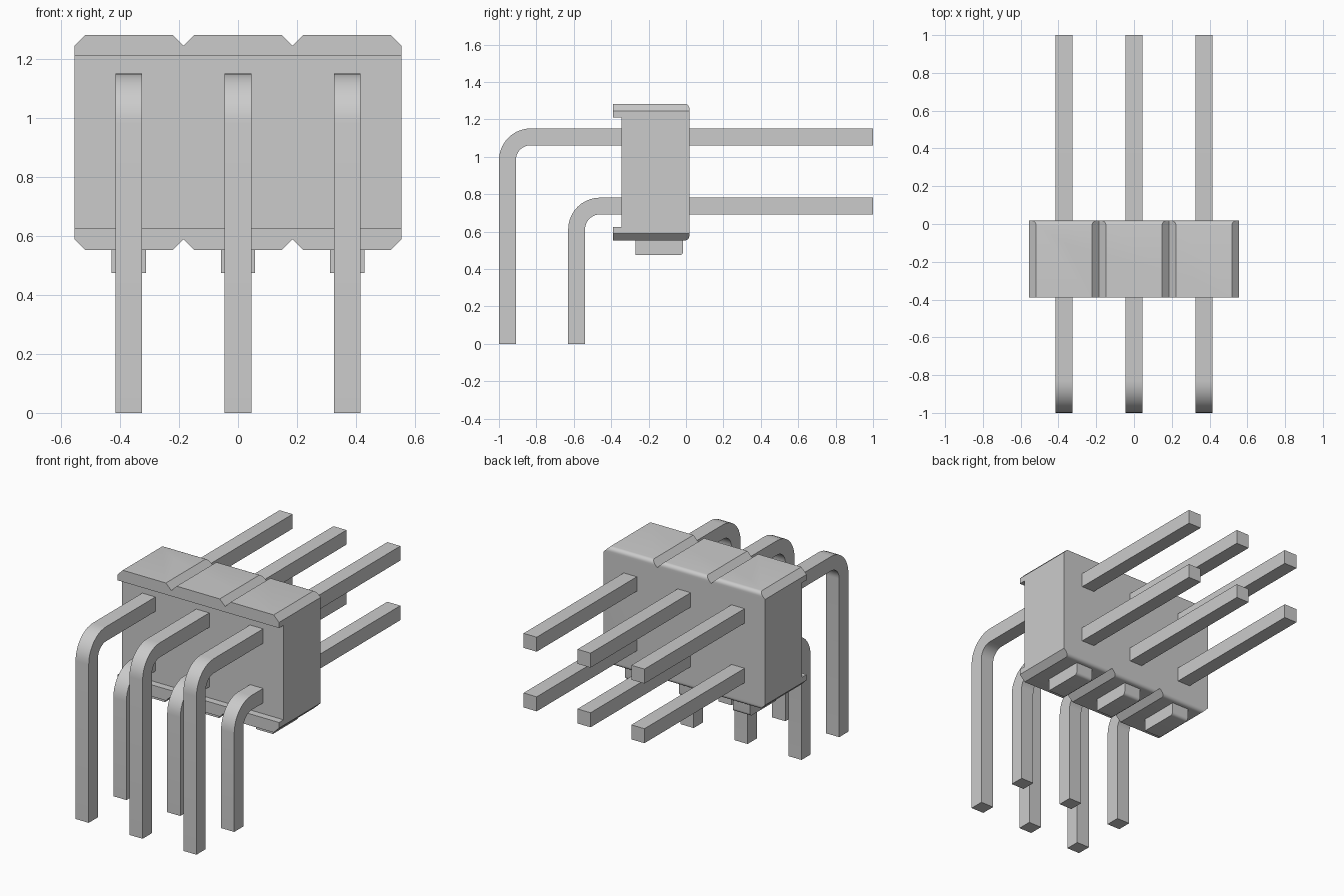
import bpy, bmesh, math
from mathutils import Vector

cube = bpy.data.objects.get("Cube")
if cube:
    bpy.data.objects.remove(cube, do_unlink=True)

grey = bpy.data.materials.new("plain grey")
grey.use_nodes = True
grey.diffuse_color = (0.6, 0.6, 0.6, 1)
grey.node_tree.nodes["Principled BSDF"].inputs["Base Color"].default_value = (0.6, 0.6, 0.6, 1)

PITCH = 0.37


def prism(name, points, to_3d, sweep):
    """Sweep a flat outline along a vector."""
    bm = bmesh.new()
    face = bm.faces.new([bm.verts.new(to_3d(*p)) for p in points])
    grown = bmesh.ops.extrude_face_region(bm, geom=[face])["geom"]
    bmesh.ops.translate(bm, vec=Vector(sweep),
                        verts=[g for g in grown if isinstance(g, bmesh.types.BMVert)])
    bmesh.ops.recalc_face_normals(bm, faces=bm.faces)
    mesh = bpy.data.meshes.new(name)
    bm.to_mesh(mesh)
    bm.free()
    mesh.materials.append(grey)
    obj = bpy.data.objects.new(name, mesh)
    bpy.context.collection.objects.link(obj)
    return obj


def side_prism(name, points, x, width):
    return prism(name, points, lambda y, z: (x - width / 2, y, z), (width, 0, 0))


def arc(cy, cz, r, start, end, steps=10):
    angles = [math.radians(start + (end - start) * i / steps) for i in range(steps + 1)]
    return [(cy + r * math.cos(a), cz + r * math.sin(a)) for a in angles]


def smooth(obj):
    bpy.ops.object.select_all(action="DESELECT")
    obj.select_set(True)
    bpy.context.view_layer.objects.active = obj
    bpy.ops.object.shade_smooth_by_angle(angle=math.radians(30))


# Housing: side outline with front lips and rounded back edges
BOTTOM, TOP, FRONT, BACK = 0.553, 1.283, -0.39, 0.018
LIP, RECESS, R = 0.072, -0.346, 0.025
side = [(FRONT, BOTTOM)]
side += arc(BACK - R, BOTTOM + R, R, -90, 0, 6)
side += arc(BACK - R, TOP - R, R, 0, 90, 6)
side += [(FRONT, TOP), (FRONT, TOP - LIP), (RECESS, TOP - LIP),
         (RECESS, BOTTOM + LIP), (FRONT, BOTTOM + LIP)]
housing = side_prism("housing", side, 0, 1.4)

# Front outline with a chamfered cell for each column of pins
C, HALF = 0.037, PITCH / 2
upper = [(-1.5 * PITCH, TOP - C)]
for i in (-1, 0, 1):
    x = i * PITCH
    upper += [(x - HALF + C, TOP), (x + HALF - C, TOP), (x + HALF, TOP - C)]
lower = [(x, BOTTOM + TOP - z) for x, z in reversed(upper)]
cutter = prism("housing_cutter", upper + lower, lambda x, z: (x, -0.6, z), (0, 1, 0))
mod = housing.modifiers.new("cells", "BOOLEAN")
mod.operation, mod.solver, mod.object = "INTERSECT", "EXACT", cutter
bpy.context.view_layer.objects.active = housing
bpy.ops.object.modifier_apply(modifier=mod.name)
bpy.data.objects.remove(cutter, do_unlink=True)
smooth(housing)


def bent_pin(name, x, front, top):
    t, outer = 0.09, 0.17
    cy, cz = front + outer, top - outer
    outline = [(front, 0)] + arc(cy, cz, outer, 180, 90) + [(1, top), (1, top - t)]
    outline += arc(cy, cz, outer - t, 90, 180) + [(front + t, 0)]
    smooth(side_prism(name, outline, x, t))


# Pins and standoff feet for each column
for label, x in (("right", -PITCH), ("middle", 0), ("left", PITCH)):
    bent_pin("upper_pin_" + label, x, -1, 1.152)
    bent_pin("lower_pin_" + label, x, -0.63, 0.782)
    foot = [(-0.27, 0.6), (-0.27, 0.474)]
    foot += arc(-0.035, 0.494, 0.02, -90, 0, 5) + [(-0.015, 0.6)]
    smooth(side_prism("foot_" + label, foot, x, 0.117))
